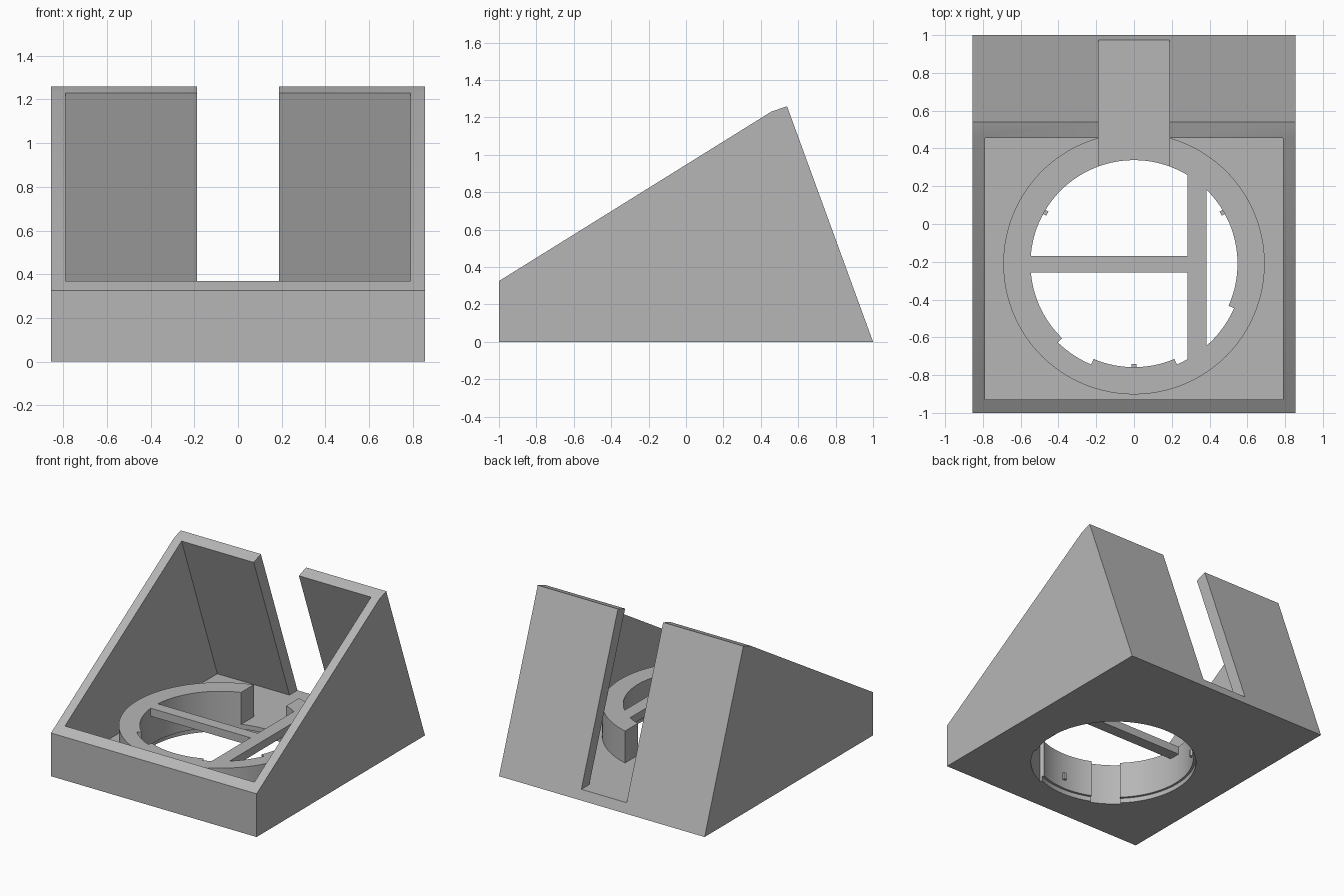
import bpy, bmesh, math

if "Cube" in bpy.data.objects:
    bpy.data.objects.remove(bpy.data.objects["Cube"], do_unlink=True)

grey = bpy.data.materials.new("plain grey")
grey.use_nodes = True
COLOR = (0.47, 0.47, 0.47, 1)
grey.diffuse_color = COLOR
grey.node_tree.nodes["Principled BSDF"].inputs["Base Color"].default_value = COLOR

HALF_W, INNER_W = 0.855, 0.788
FLOOR, RING_TOP = 0.07, 0.31
CY, R_IN, R_OUT = -0.21, 0.548, 0.692
SLOT = 0.188


def prism(name, profile, axis, lo, hi):
    """Extrude a closed profile along x (profile is y,z) or z (profile is x,y)."""
    bm = bmesh.new()
    place = (lambda p, t: (t, *p)) if axis == "x" else (lambda p, t: (*p, t))
    a = [bm.verts.new(place(p, lo)) for p in profile]
    b = [bm.verts.new(place(p, hi)) for p in profile]
    bm.faces.new(a[::-1])
    bm.faces.new(b)
    n = len(a)
    for i in range(n):
        j = (i + 1) % n
        bm.faces.new((a[i], a[j], b[j], b[i]))
    bmesh.ops.recalc_face_normals(bm, faces=bm.faces)
    mesh = bpy.data.meshes.new(name)
    bm.to_mesh(mesh)
    bm.free()
    mesh.materials.append(grey)
    obj = bpy.data.objects.new(name, mesh)
    bpy.context.collection.objects.link(obj)
    return obj


def arc(r, start, end, steps):
    angles = [math.radians(start + (end - start) * i / steps) for i in range(steps + 1)]
    return [(r * math.cos(t), CY + r * math.sin(t)) for t in angles]


def disc(name, r, lo, hi):
    return prism(name, arc(r, 0, 360, 128)[:-1], "z", lo, hi)


def box(name, x0, x1, y0, y1, z0, z1):
    return prism(name, [(x0, y0), (x1, y0), (x1, y1), (x0, y1)], "z", z0, z1)


def combine(target, tool, operation="DIFFERENCE"):
    tool.hide_render = True
    mod = target.modifiers.new("cut", "BOOLEAN")
    mod.operation, mod.solver, mod.object = operation, "EXACT", tool
    bpy.context.view_layer.objects.active = target
    bpy.ops.object.modifier_apply(modifier=mod.name)
    bpy.data.objects.remove(tool, do_unlink=True)


# Wedge shell: solid side profile, hollowed from above
shell = prism("wedge_shell", [(-1, 0), (1, 0), (0.54, 1.26), (0.455, 1.23), (-1, 0.325)],
              "x", -HALF_W, HALF_W)
combine(shell, prism("cavity", [(-0.93, FLOOR), (0.88, FLOOR), (0.455, 1.23),
                                (0.272, 1.73), (-0.93, 1.73)], "x", -INNER_W, INNER_W))

# Raised ring on the floor
combine(shell, disc("ring", R_OUT, 0.03, RING_TOP), "UNION")

# Cable slot through the back wall and the back of the ring
combine(shell, box("slot", -SLOT, SLOT, 0.2, 1.2, FLOOR, 2))

# Round opening with a shallow step underneath
combine(shell, disc("opening", R_IN, -0.1, 1))
combine(shell, disc("step", 0.565, -0.1, 0.035))

# Locking recesses in the ring's inner wall
for start, end in ((226, 247), (293, 336)):
    outline = arc(0.58, start, end, 16) + arc(0.5, end, start, 16)
    combine(shell, prism("recess", outline, "z", -0.1, 1))

bpy.ops.object.select_all(action="DESELECT")
shell.select_set(True)
bpy.context.view_layer.objects.active = shell
bpy.ops.object.shade_smooth_by_angle(angle=math.radians(20))

# Cross bars level with the ring top
box("long_bar", 0.283, 0.383, -0.735, 0.27, 0.25, RING_TOP)
box("short_bar", -0.56, 0.29, -0.257, -0.17, 0.25, RING_TOP)

# Three small locking nubs spaced around the opening
for i, angle in enumerate((30, 150, 270)):
    outline = arc(0.53, angle - 1.3, angle + 1.3, 2) + arc(0.56, angle + 1.3, angle - 1.3, 2)
    prism(f"locking_nub_{i + 1}", outline, "z", 0.1, 0.15)
